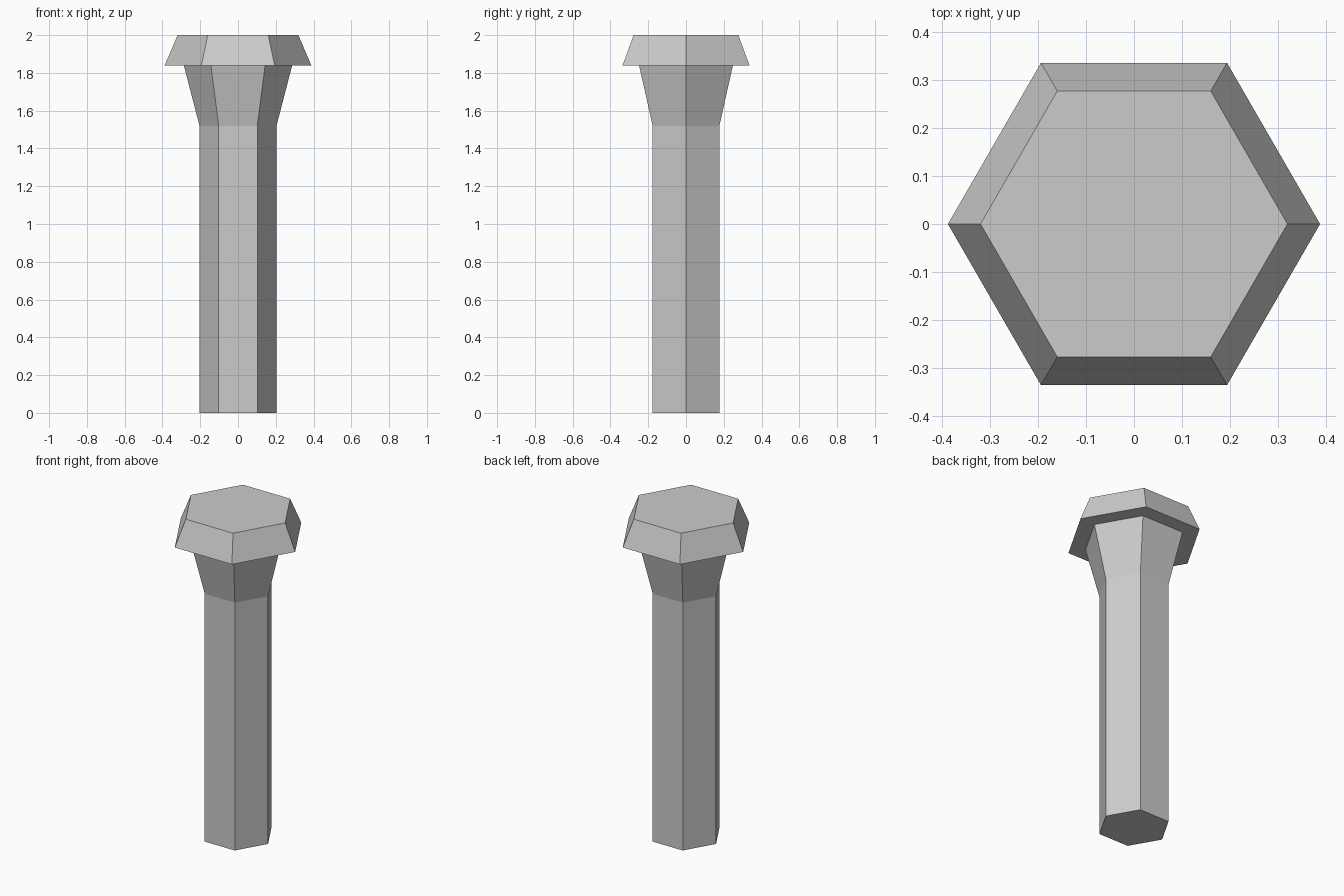
import bpy, bmesh
from math import cos, sin, pi

if "Cube" in bpy.data.objects:
    bpy.data.objects.remove(bpy.data.objects["Cube"])

SIDES = 6

# Profile from the foot up: (radius, height)
PROFILE = [
    (0.204, 0.0),    # shaft foot
    (0.204, 1.52),   # shaft top, flare starts
    (0.287, 1.84),   # flare top
    (0.388, 1.84),   # cap rim, underside
    (0.32, 2.0),     # cap top
]


def hex_loft(name, profile):
    bm = bmesh.new()
    rings = [[bm.verts.new((r * cos(2 * pi * i / SIDES), r * sin(2 * pi * i / SIDES), z))
              for i in range(SIDES)] for r, z in profile]
    for low, high in zip(rings, rings[1:]):
        for i in range(SIDES):
            j = (i + 1) % SIDES
            bm.faces.new((low[i], low[j], high[j], high[i]))
    bm.faces.new(rings[0][::-1])
    bm.faces.new(rings[-1])
    bmesh.ops.recalc_face_normals(bm, faces=bm.faces)
    mesh = bpy.data.meshes.new(name)
    bm.to_mesh(mesh)
    bm.free()
    obj = bpy.data.objects.new(name, mesh)
    bpy.context.collection.objects.link(obj)
    return obj


# Six-sided post with flared neck and bevelled cap
hex_loft("capped_post", PROFILE)
